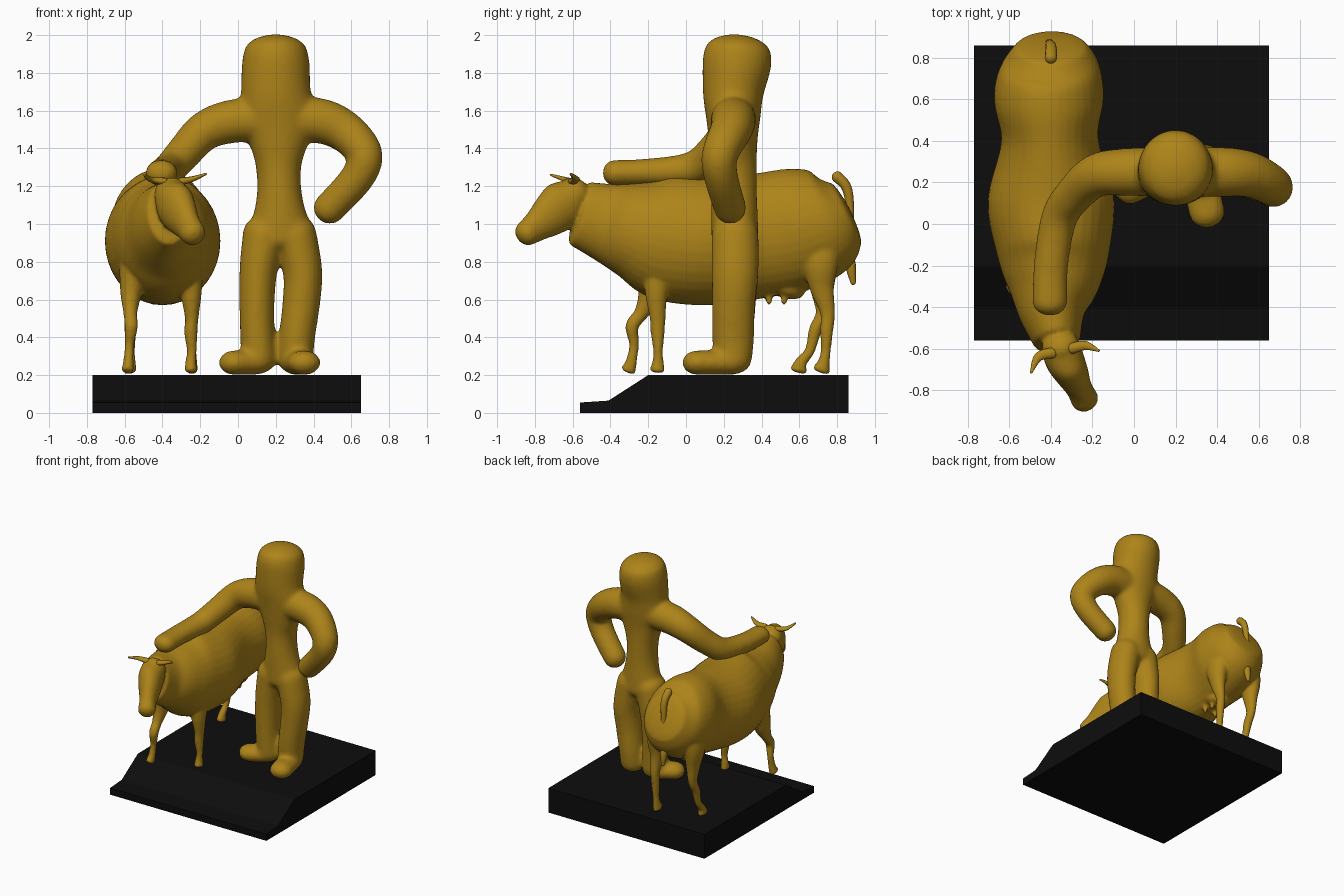
import bpy, bmesh
from math import sin, cos, pi
from mathutils import Vector


def material(name, rgb):
    m = bpy.data.materials.new(name)
    m.diffuse_color = (*rgb, 1)
    return m


gold = material("gold", (0.42, 0.23, 0.01))
black = material("black", (0.004, 0.004, 0.004))


def tube(bm, keys, up=(0, 1, 0), cap=0.9, n=20, steps=5):
    """Smooth closed tube through keys (x, y, z, half width, half depth) with domed ends."""
    K = [(Vector(k[:3]), k[3], k[-1]) for k in keys]
    K = [K[0]] + K + [K[-1]]
    cr = lambda a, b, c, d, t: 0.5 * (2 * b + (c - a) * t + (2 * a - 5 * b + 4 * c - d) * t * t
                                      + (3 * b - a - 3 * c + d) * t ** 3)
    pts = []
    for i in range(1, len(K) - 2):
        for s in range(steps):
            pts.append([cr(*(K[i + j][q] for j in (-1, 0, 1, 2)), s / steps) for q in range(3)])
    pts.append(list(K[-1]))
    tan = [(pts[min(i + 1, len(pts) - 1)][0] - pts[max(i - 1, 0)][0]).normalized() for i in range(len(pts))]
    rings = [(p, a, b, t) for (p, a, b), t in zip(pts, tan)]
    # domed ends
    def dome(ring, sign):
        p, a, b, t = ring
        return [(p + t * sign * cap * min(a, b) * sin(f), a * cos(f), b * cos(f), t)
                for f in (0.4, 0.8, 1.15, 1.45)]
    rings = dome(rings[0], -1)[::-1] + rings + dome(rings[-1], 1)
    loops = []
    for p, a, b, t in rings:
        side = t.cross(Vector(up)).normalized()
        other = side.cross(t)
        loops.append([bm.verts.new(p + side * a * cos(2 * pi * k / n) + other * b * sin(2 * pi * k / n))
                      for k in range(n)])
    faces = [bm.faces.new((A[k], A[(k + 1) % n], B[(k + 1) % n], B[k]))
             for A, B in zip(loops, loops[1:]) for k in range(n)]
    faces += [bm.faces.new(loops[0][::-1]), bm.faces.new(loops[-1])]
    bmesh.ops.recalc_face_normals(bm, faces=faces)


def finish(bm, name, mat, voxel=0, smooth=0, flat=False):
    me = bpy.data.meshes.new(name)
    bm.to_mesh(me)
    bm.free()
    ob = bpy.data.objects.new(name, me)
    bpy.context.collection.objects.link(ob)
    me.materials.append(mat)
    if not flat:
        me.polygons.foreach_set("use_smooth", [True] * len(me.polygons))
    if voxel:
        r = ob.modifiers.new("blend", 'REMESH')
        r.mode, r.voxel_size, r.use_smooth_shade = 'VOXEL', voxel, True
        s = ob.modifiers.new("smooth", 'SMOOTH')
        s.factor, s.iterations = 0.5, smooth
    return ob


# plinth: side profile extruded across x
bm = bmesh.new()
prof = [(-.56, 0), (.86, 0), (.86, .2), (-.2, .2), (-.41, .065), (-.56, .055)]
f = bm.faces.new([bm.verts.new((-.77, y, z)) for y, z in prof])
ext = bmesh.ops.extrude_face_region(bm, geom=[f])
bmesh.ops.translate(bm, vec=(1.42, 0, 0), verts=[v for v in ext["geom"] if isinstance(v, bmesh.types.BMVert)])
bmesh.ops.recalc_face_normals(bm, faces=bm.faces)
finish(bm, "plinth", black, flat=True)

# standing figure
bm = bmesh.new()
# torso and head
tube(bm, [(.225, .26, .92, .185, .125), (.22, .255, 1.12, .125, .122), (.215, .255, 1.3, .12, .12),
          (.215, .25, 1.45, .165, .13), (.21, .25, 1.57, .2, .145), (.2, .25, 1.7, .185, .162),
          (.2, .268, 1.84, .18, .182), (.2, .275, 1.91, .17, .178)], cap=0.55, n=32)
# resting arm
tube(bm, [(.12, .25, 1.555, .12), (-.05, .25, 1.54, .115), (-.18, .235, 1.49, .105), (-.28, .15, 1.385, .095),
          (-.36, .03, 1.295, .088), (-.40, -.2, 1.275, .084, .072), (-.405, -.38, 1.27, .086, .07)], up=(0, 0, 1))
# bent arm
tube(bm, [(.3, .25, 1.555, .12), (.44, .25, 1.545, .12), (.55, .24, 1.5, .112), (.64, .2, 1.42, .102),
          (.672, .175, 1.34, .095), (.62, .19, 1.23, .09), (.48, .235, 1.08, .086)])
# legs and feet
tube(bm, [(.14, .26, .95, .115, .125), (.107, .26, .75, .1, .125), (.1, .252, .5, .092, .112),
          (.11, .25, .28, .092, .1)], cap=0.8)
tube(bm, [(.3, .26, .95, .115, .125), (.342, .26, .75, .105, .125), (.335, .252, .58, .1, .115),
          (.312, .25, .4, .096, .112), (.305, .25, .28, .095, .1)], cap=0.8)
tube(bm, [(.09, .24, .266, .09, .066), (-.025, .175, .266, .085, .066)], up=(0, 0, 1), cap=1.15)
tube(bm, [(.31, .24, .266, .09, .066), (.352, .055, .266, .088, .066)], up=(0, 0, 1), cap=1.15)
finish(bm, "figure", gold, 0.014, 14)

# cow
bm = bmesh.new()
# trunk rings: y, centre x, half width, bottom z, top z
trunk = [(.84, -.4, .18, .86, 1.24), (.75, -.4, .24, .73, 1.29), (.6, -.41, .265, .65, 1.298),
         (.4, -.405, .235, .61, 1.27), (.12, -.4, .305, .57, 1.25), (-.12, -.39, .275, .60, 1.262),
         (-.28, -.39, .23, .71, 1.23), (-.42, -.395, .165, .80, 1.22), (-.56, -.37, .115, .88, 1.23)]
tube(bm, [(x, y, (b + t) / 2, w, (t - b) / 2) for y, x, w, b, t in trunk], up=(0, 0, 1), cap=0.2, n=36)
# head
tube(bm, [(-.355, -.585, 1.165, .09, .09), (-.335, -.65, 1.105, .095, .13), (-.30, -.72, 1.045, .082, .115),
          (-.265, -.79, .99, .064, .085), (-.237, -.845, .95, .067, .068)], up=(0, 0, 1), cap=0.8)
# front legs: stepping one and standing one
tube(bm, [(-.54, -.15, .85, .09, .12), (-.565, -.18, .65, .06, .075), (-.57, -.235, .53, .037, .04),
          (-.565, -.285, .46, .036, .036), (-.575, -.275, .36, .025, .026), (-.58, -.29, .27, .028, .03),
          (-.585, -.305, .225, .033, .042)], cap=0.4)
tube(bm, [(-.27, -.12, .85, .09, .12), (-.25, -.155, .65, .06, .065), (-.245, -.15, .5, .036, .042),
          (-.25, -.15, .43, .036, .038), (-.245, -.148, .33, .026, .026), (-.25, -.148, .27, .029, .03),
          (-.25, -.152, .225, .034, .042)], cap=0.4)
# hind legs
for x, s, out in ((-.57, -.12, -1), (-.245, 0, 1)):
    tube(bm, [(x - out * .05, .7, 1.0, .09, .14), (x, .71, .8, .075, .1), (x, .72, .66, .05, .065),
              (x, .75 + s * .2, .53, .033, .04), (x, .745 + s * .5, .44, .032, .035),
              (x, .74 + s * .7, .33, .025, .027), (x, .73 + s, .27, .029, .032),
              (x, .715 + s, .225, .033, .048)], cap=0.4)
# udder and teats
tube(bm, [(-.4, .55, .75, .11, .12), (-.4, .52, .66, .1, .11)], cap=0.5)
for dx in (-.05, .05):
    for y in (.44, .52):
        tube(bm, [(-.4 + dx, y, .66, .022), (-.4 + dx, y, .585, .016)])
finish(bm, "cow", gold, 0.011, 5)

# tail with tuft
bm = bmesh.new()
tube(bm, [(-.4, .8, 1.25, .03), (-.4, .855, 1.18, .026), (-.41, .872, 1.0, .018), (-.41, .86, .87, .017),
          (-.41, .872, .78, .028), (-.41, .885, .69, .014)], n=12)
finish(bm, "cow_tail", gold)

# horns and ears
for name, keys in (
        ("left_horn", [(-.39, -.62, 1.225, .026, .02), (-.46, -.64, 1.235, .022, .014), (-.495, -.715, 1.26, .006)]),
        ("right_horn", [(-.3, -.6, 1.225, .026, .02), (-.235, -.585, 1.24, .022, .014), (-.17, -.61, 1.265, .006)])):
    bm = bmesh.new()
    tube(bm, keys, up=(0, 0, 1), n=12)
    finish(bm, name, gold)
